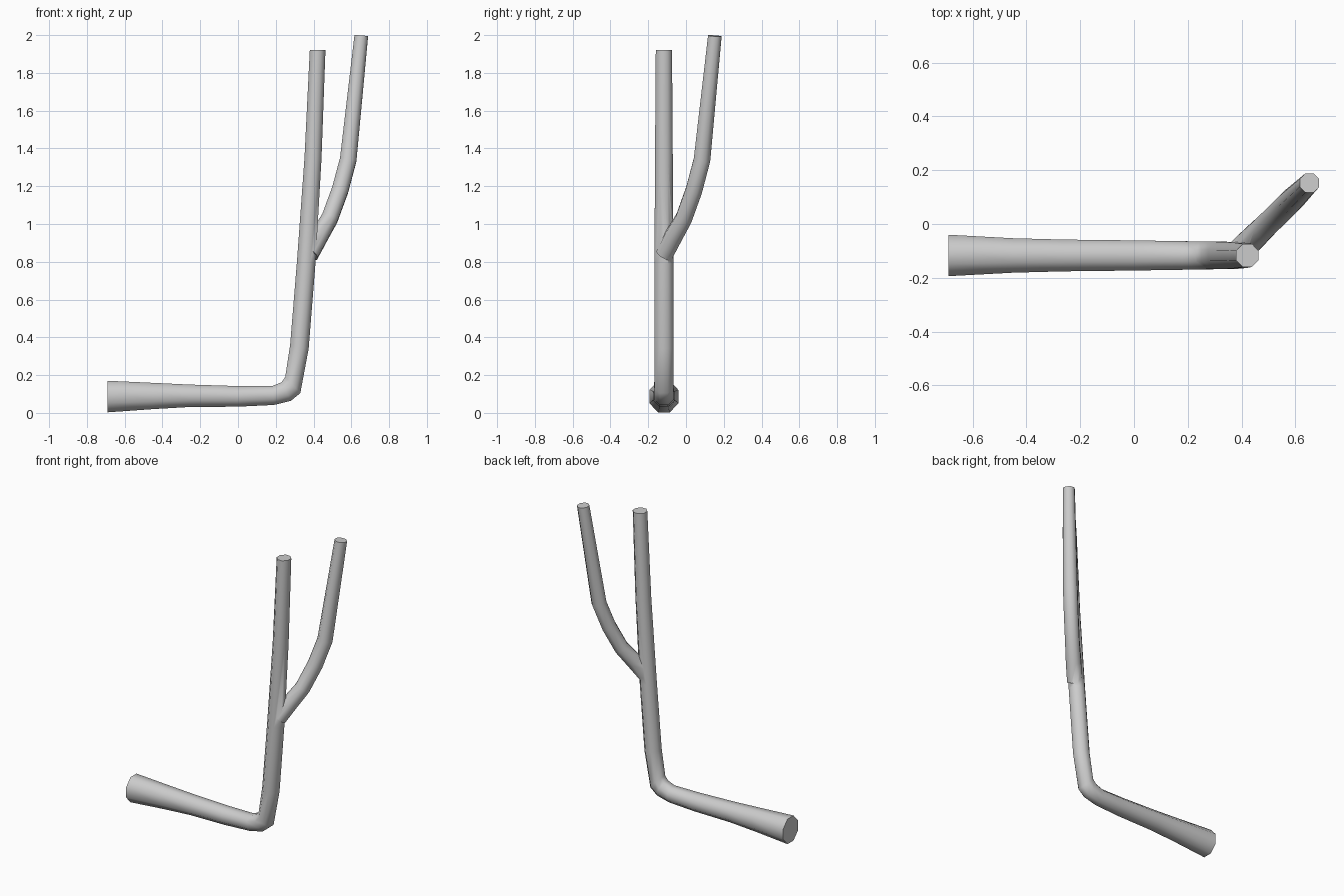
import bpy, bmesh, math
from mathutils import Vector

if "Cube" in bpy.data.objects:
    bpy.data.objects.remove(bpy.data.objects["Cube"])


def tube(name, origin, direction, rings, sides=8):
    """Sweep a polygon through rings lying on a vertical plane.
    Each ring: (s1, z1, s2, z2, half_width), its two opposite edges in the plane."""
    d = Vector((direction[0], direction[1], 0)).normalized()
    side = Vector((-d.y, d.x, 0))
    o = Vector((origin[0], origin[1], 0))
    bm = bmesh.new()
    loops = []
    k = 1 / math.cos(math.pi / sides)  # flats touch the given edges
    for s1, z1, s2, z2, w in rings:
        a = o + d * s1 + Vector((0, 0, z1))
        b = o + d * s2 + Vector((0, 0, z2))
        mid, half = (a + b) / 2, (b - a) / 2
        loop = []
        for i in range(sides):
            t = 2 * math.pi * (i + 0.5) / sides
            loop.append(bm.verts.new(mid + half * (k * math.cos(t)) + side * (w * k * math.sin(t))))
        loops.append(loop)
    for p, q in zip(loops, loops[1:]):
        for i in range(sides):
            j = (i + 1) % sides
            bm.faces.new((p[i], p[j], q[j], q[i]))
    bm.faces.new(loops[0][::-1])
    bm.faces.new(loops[-1])
    bmesh.ops.recalc_face_normals(bm, faces=bm.faces[:])
    me = bpy.data.meshes.new(name)
    bm.to_mesh(me)
    bm.free()
    ob = bpy.data.objects.new(name, me)
    bpy.context.collection.objects.link(ob)
    return ob


# Main stem: flared lying base, bend, then upright taper
stem = tube("branch_stem", (0, -0.117), (1, 0), [
    (-0.69, 0.17, -0.69, 0.003, 0.077),
    (-0.45, 0.159, -0.45, 0.02, 0.064),
    (-0.26, 0.15, -0.26, 0.031, 0.059),
    (0.0, 0.142, 0.0, 0.033, 0.056),
    (0.18, 0.142, 0.19, 0.042, 0.053),
    (0.23, 0.162, 0.28, 0.064, 0.052),
    (0.25, 0.19, 0.33, 0.105, 0.051),
    (0.276, 0.36, 0.374, 0.34, 0.051),
    (0.312, 0.80, 0.41, 0.79, 0.050),
    (0.352, 1.35, 0.442, 1.345, 0.047),
    (0.38, 1.92, 0.463, 1.92, 0.043),
])

# Side shoot: forks off diagonally and curves upward
fork_rings = []
for s, z, r, lean in [(0.0, 0.84, 0.046, 40), (0.07, 0.935, 0.047, 37),
                      (0.148, 1.03, 0.044, 33), (0.225, 1.18, 0.044, 25),
                      (0.285, 1.34, 0.044, 14), (0.382, 1.996, 0.036, 6)]:
    c, n = r * math.cos(math.radians(lean)), r * math.sin(math.radians(lean))
    fork_rings.append((s - c, z + n, s + c, z - n, r))
shoot = tube("side_shoot", (0.38, -0.115), (0.275, 0.27), fork_rings)

# Fuse the shoot into the stem
bpy.context.view_layer.objects.active = stem
stem.select_set(True)
shoot.select_set(False)
join = stem.modifiers.new("fuse", 'BOOLEAN')
join.operation = 'UNION'
join.solver = 'EXACT'
join.object = shoot
bpy.ops.object.modifier_apply(modifier=join.name)
bpy.data.objects.remove(shoot)

bpy.ops.object.shade_smooth_by_angle(angle=math.radians(50))
